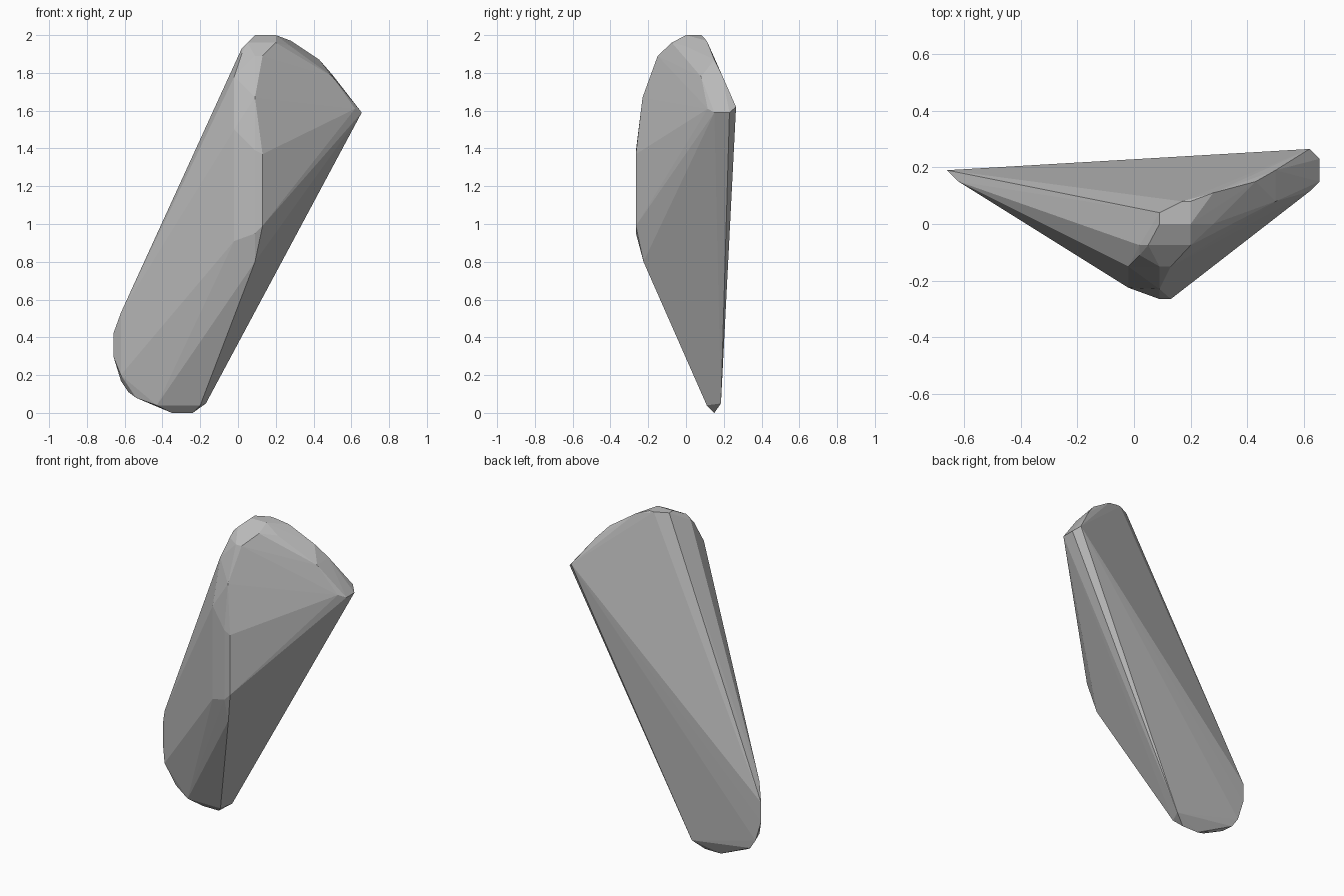
import bpy, bmesh

# Corner points of the faceted stone, grouped by region
crown = [(.09, 0, 2), (.09, .04, 2), (.17, .08, 2), (.2, .08, 2), (.2, 0, 2),
         (.05, -.075, 1.96), (.02, -.075, 1.93), (.2, -.075, 1.96),
         (.02, -.11, 1.9), (.09, -.15, 1.89), (.13, -.15, 1.89), (-.02, -.15, 1.78)]
shoulder = [(.28, .11, 1.97), (.28, 0, 1.94), (.43, .15, 1.87), (.5, .19, 1.79),
            (.5, .08, 1.78), (.62, .265, 1.62), (.655, .23, 1.59), (.655, .15, 1.59),
            (.62, .115, 1.61)]
front_ridge = [(.09, -.23, 1.67), (-.02, -.225, 1.5), (.09, -.265, 1.39),
               (.13, -.265, 1.37), (.13, -.265, .99), (.09, -.265, .95),
               (-.02, -.225, .91), (.09, -.225, .8)]
foot = [(-.62, .15, .53), (-.62, .15, .2), (-.66, .19, .42), (-.66, .19, .3),
        (-.62, .19, .17), (-.58, .185, .11), (-.54, .15, .08), (-.43, .11, .04),
        (-.2, .11, .04), (-.35, .15, 0), (-.24, .15, 0), (-.17, .185, .05)]

# Wrap the points in a convex skin
bm = bmesh.new()
for p in crown + shoulder + front_ridge + foot:
    bm.verts.new(p)
res = bmesh.ops.convex_hull(bm, input=bm.verts)
loose = [v for v in bm.verts if not v.link_faces]
bmesh.ops.delete(bm, geom=loose, context='VERTS')
bmesh.ops.dissolve_limit(bm, angle_limit=0.01, verts=bm.verts, edges=bm.edges)
bmesh.ops.recalc_face_normals(bm, faces=bm.faces)

mesh = bpy.data.meshes.new("faceted_stone")
bm.to_mesh(mesh)
bm.free()
stone = bpy.data.objects.new("faceted_stone", mesh)
bpy.context.collection.objects.link(stone)

# Plain grey stone
grey = bpy.data.materials.new("stone_grey")
grey.diffuse_color = (.5, .5, .5, 1)
mesh.materials.append(grey)
